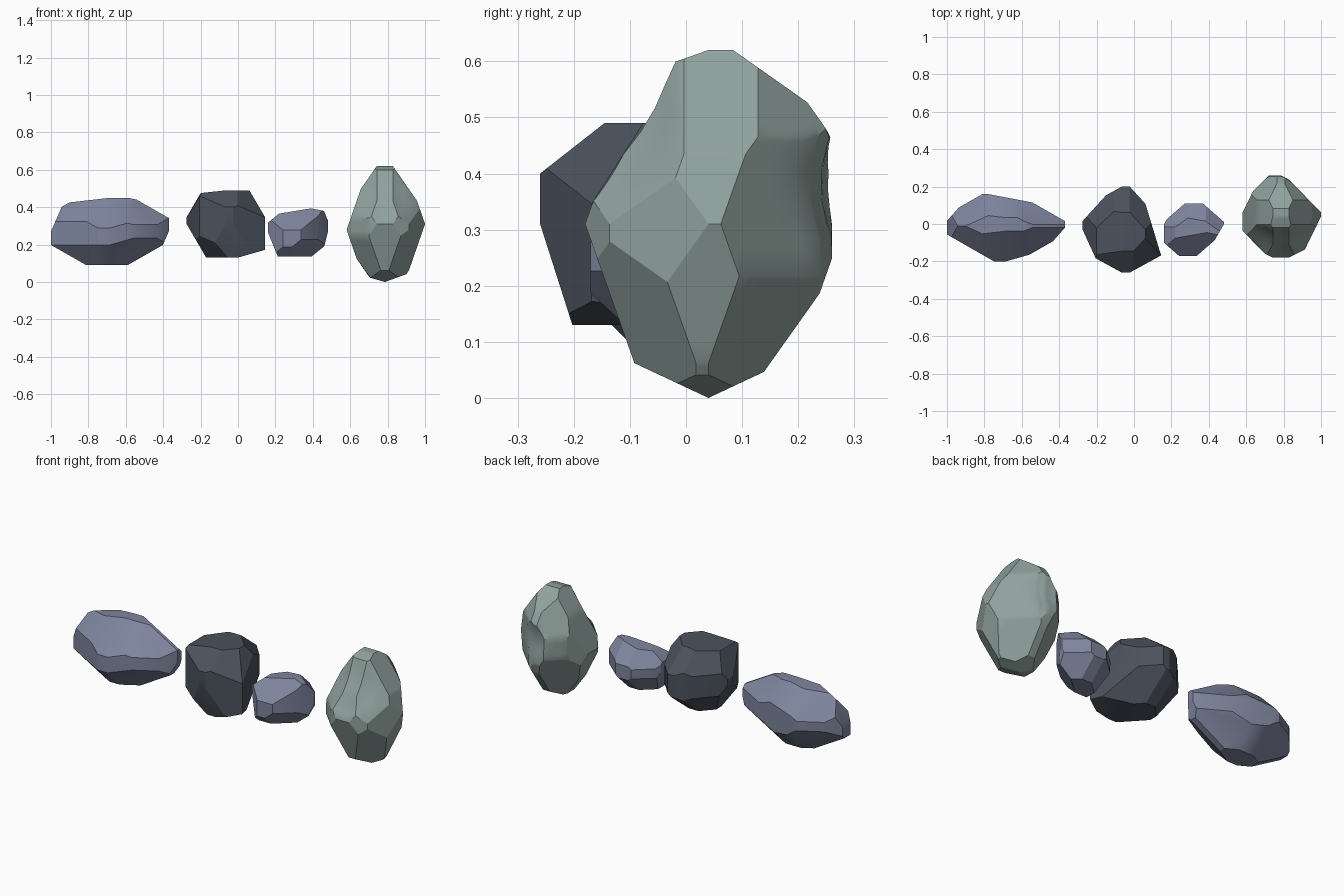
import bpy
import bmesh
import math
from mathutils import Matrix, Vector

cube = bpy.data.objects.get("Cube")
if cube:
    bpy.data.objects.remove(cube, do_unlink=True)

LEFT, BACK, UP = Vector((1, 0, 0)), Vector((0, 1, 0)), Vector((0, 0, 1))
RIGHT, FRONT, DOWN = -LEFT, -BACK, -UP


def make_material(name, colour):
    mat = bpy.data.materials.new(name)
    mat.use_nodes = True
    mat.diffuse_color = (*colour, 1)
    shader = mat.node_tree.nodes["Principled BSDF"]
    shader.inputs["Base Color"].default_value = (*colour, 1)
    return mat


def press_hollow(bm, centre, radius, push):
    """Push the surface near a point inwards with a soft falloff."""
    for v in bm.verts:
        t = (v.co - Vector(centre)).length / radius
        if t < 1:
            v.co += push * (1 - t * t)


def make_rock(name, material, centre, half_size, chips, hollows=()):
    """Chisel a block: each chip is a facing direction and how far out it cuts,
    measured in half sizes of the block."""
    bm = bmesh.new()
    bmesh.ops.create_cube(bm, size=2)
    for facing, reach in chips:
        bmesh.ops.bisect_plane(
            bm, geom=bm.verts[:] + bm.edges[:] + bm.faces[:], clear_outer=True,
            plane_co=facing * reach / facing.length_squared, plane_no=facing)
        rim = [e for e in bm.edges if e.is_boundary]
        if rim:
            bmesh.ops.holes_fill(bm, edges=rim, sides=0)
    bm.transform(Matrix.Translation(centre) @ Matrix.Diagonal((*half_size, 1)))
    bmesh.ops.remove_doubles(bm, verts=bm.verts[:], dist=0.01)
    if hollows:
        bmesh.ops.triangulate(bm, faces=bm.faces[:])
        bmesh.ops.subdivide_edges(bm, edges=bm.edges[:], cuts=3, use_grid_fill=True)
    for hollow in hollows:
        press_hollow(bm, *hollow)
    bmesh.ops.recalc_face_normals(bm, faces=bm.faces[:])
    mesh = bpy.data.meshes.new(name)
    bm.to_mesh(mesh)
    bm.free()
    mesh.materials.append(material)
    rock = bpy.data.objects.new(name, mesh)
    bpy.context.collection.objects.link(rock)
    bpy.ops.object.select_all(action="DESELECT")
    rock.select_set(True)
    bpy.context.view_layer.objects.active = rock
    bpy.ops.object.shade_smooth_by_angle(angle=math.radians(28))


lavender = make_material("lavender stone", (0.21, 0.235, 0.34))
slate = make_material("dark slate stone", (0.07, 0.085, 0.11))
sage = make_material("sage green stone", (0.28, 0.36, 0.34))

# Long low rock
make_rock("long_rock", lavender, (-0.685, -0.02, 0.27), (0.315, 0.18, 0.18), [
    # front outline
    (RIGHT + UP / 4, 1), (UP + RIGHT / 5, 1), (UP + LEFT / 3, 1.1),
    (UP + LEFT, 1.4), (LEFT + DOWN / 4, 1), (LEFT + DOWN, 1.3),
    (RIGHT + DOWN, 1.4),
    # plan outline
    (RIGHT + BACK / 2, 1.1), (RIGHT + BACK, 1.4), (BACK + LEFT / 3, 0.9),
    (LEFT + BACK, 1.2), (LEFT + FRONT / 2, 1), (FRONT + LEFT, 1.2),
    (FRONT + LEFT / 2, 1), (FRONT + RIGHT, 1.2),
    # chipped rims and corners
    (FRONT + UP, 1.1), (BACK + UP, 1.3), (FRONT + DOWN, 1.4), (BACK + DOWN, 1.3),
    (FRONT + DOWN + RIGHT, 1.6), (FRONT + UP + RIGHT, 1.5),
    (FRONT + UP + LEFT, 1.4), (FRONT + DOWN + LEFT, 1.4),
    (BACK + UP + RIGHT, 1.6), (BACK + UP + LEFT, 1.5),
    (BACK + DOWN + LEFT, 1.4), (BACK + DOWN + RIGHT, 1.5),
])

# Dark chunky rock
make_rock("dark_rock", slate, (-0.065, -0.03, 0.31), (0.21, 0.23, 0.18), [
    # front outline
    (RIGHT + UP / 2, 1.1), (UP + RIGHT / 8, 1), (LEFT + UP / 2, 1.1),
    (DOWN + LEFT / 3, 1.1), (RIGHT + DOWN / 2, 1),
    # plan outline
    (RIGHT + BACK, 1.2), (RIGHT + FRONT / 2, 1), (FRONT + RIGHT / 2, 1),
    (FRONT + LEFT / 2, 1.1), (LEFT + BACK / 3, 0.8), (LEFT + BACK, 1.2),
    (BACK + RIGHT / 2, 1),
    # chipped rims and corners
    (FRONT + UP, 1.5), (BACK + UP, 1.4), (FRONT + DOWN / 4, 1), (BACK + DOWN, 1.3),
    (LEFT + UP + FRONT, 1.8), (LEFT + UP + BACK, 1.6),
    (RIGHT + UP + BACK, 1.6), (RIGHT + DOWN + FRONT, 1.7),
    (RIGHT + DOWN + BACK, 1.5), (LEFT + DOWN + BACK, 1.4),
])

# Small rock beside it
make_rock("small_rock", lavender, (0.32, -0.03, 0.265), (0.16, 0.14, 0.13), [
    # front outline
    (UP + RIGHT, 1.4), (UP + RIGHT / 5, 0.9), (UP + LEFT / 4, 1.1),
    (LEFT + DOWN / 5, 1), (RIGHT + DOWN / 3, 1),
    # plan outline
    (RIGHT + BACK / 2, 1.1), (RIGHT + BACK, 1.3), (LEFT + BACK, 1.3),
    (LEFT + FRONT / 2, 0.9), (FRONT + LEFT, 1.1), (FRONT + RIGHT, 1.5),
    # chipped rims and corners
    (FRONT + UP, 1.1), (BACK + UP, 1.3), (FRONT + DOWN, 1.6), (BACK + DOWN, 1.3),
    (FRONT + LEFT + DOWN, 1.4), (BACK + RIGHT + DOWN, 1.5),
    (BACK + LEFT + UP, 1.7), (BACK + RIGHT + UP, 1.5), (BACK + LEFT + DOWN, 1.5),
])

# Tall rock, hollowed at the front shoulder and behind
make_rock("tall_rock", sage, (0.785, 0.04, 0.31), (0.215, 0.22, 0.31), [
    # front outline
    (RIGHT + UP / 2, 0.9), (RIGHT + UP, 1.2), (LEFT + UP, 1.2), (LEFT + UP / 2, 1),
    (LEFT + DOWN / 2, 1), (LEFT + DOWN, 1.4), (RIGHT + DOWN / 2, 1),
    (RIGHT + DOWN, 1.3), (DOWN + RIGHT / 5, 1), (DOWN + LEFT / 4, 1),
    # side outline
    (UP + FRONT / 4, 1), (UP + BACK / 2, 1.1), (BACK + UP, 1.5),
    (BACK + DOWN / 2, 1.1), (BACK + DOWN, 1.3), (DOWN + BACK / 3, 1),
    (FRONT + DOWN / 2, 1), (DOWN + FRONT / 3, 1), (FRONT + UP / 2, 1),
    (FRONT + UP, 1.2),
    # plan outline
    (RIGHT + BACK / 2, 1), (RIGHT + BACK, 1.3), (BACK + LEFT / 2, 1),
    (LEFT + BACK, 1.1), (LEFT + FRONT / 2, 1), (FRONT + LEFT / 2, 1.1),
    (FRONT + RIGHT / 2, 1.1), (RIGHT + FRONT, 1.3),
    # chipped corners
    (FRONT + UP + LEFT, 1.4), (FRONT + UP + RIGHT, 1.4),
    (FRONT + DOWN + LEFT, 1.5), (FRONT + DOWN + RIGHT, 1.5),
    (BACK + UP + LEFT, 1.6), (BACK + UP + RIGHT, 1.6),
    (BACK + DOWN + LEFT, 1.4), (BACK + DOWN + RIGHT, 1.4),
], [((0.78, -0.1, 0.46), 0.15, BACK * 0.03), ((0.8, 0.25, 0.38), 0.1, FRONT * 0.02)])
